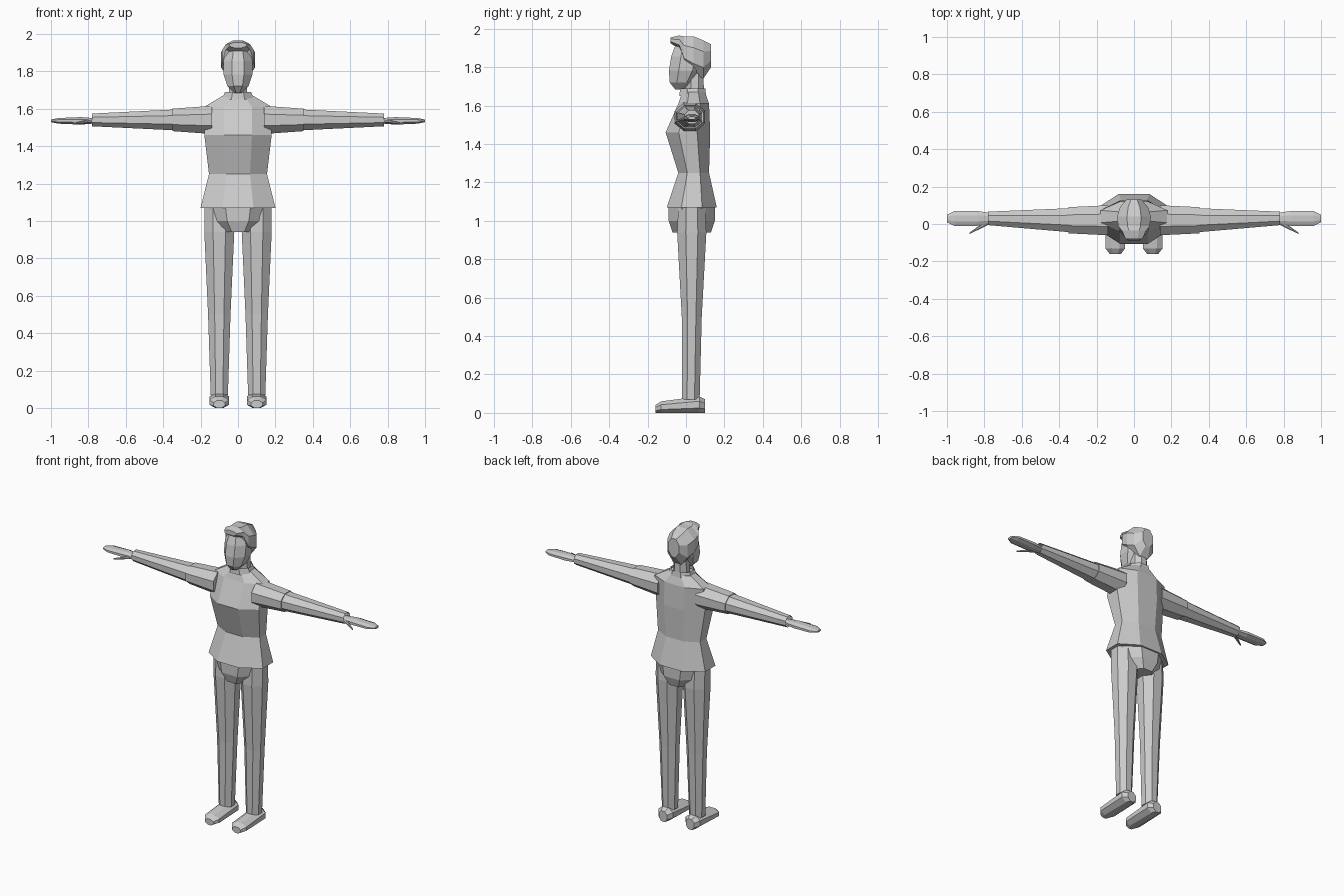
import bpy, bmesh
from math import cos, sin, tau, pi, radians
from mathutils import Vector

if "Cube" in bpy.data.objects:
    bpy.data.objects.remove(bpy.data.objects["Cube"], do_unlink=True)

grey = bpy.data.materials.new("plain grey")
grey.use_nodes = True
grey.diffuse_color = (0.6, 0.6, 0.6, 1)
grey.node_tree.nodes["Principled BSDF"].inputs["Base Color"].default_value = grey.diffuse_color

SIDES = 8


def ring(x=0, y=0, z=0, wide=0, deep=0, tall=0):
    """Octagon around a centre; the two half sizes given choose its plane."""
    points = []
    for step in range(SIDES):
        angle = (step + 0.5) * tau / SIDES
        first = cos(angle) / cos(pi / SIDES)
        second = sin(angle) / cos(pi / SIDES)
        offset = Vector((wide * first, deep * (second if wide else first), tall * second))
        points.append(Vector((x, y, z)) + offset)
    return points


def loft(name, *rings, closed=True, paired=False):
    """Skin the rings in order; paired parts are mirrored to the other side."""
    bm = bmesh.new()
    loops = [[bm.verts.new(point) for point in points] for points in rings]
    for this, following in zip(loops, loops[1:]):
        for step in range(SIDES):
            after = (step + 1) % SIDES
            bm.faces.new((this[step], this[after], following[after], following[step]))
    if closed:
        bm.faces.new(loops[0])
        bm.faces.new(loops[-1])
    bmesh.ops.recalc_face_normals(bm, faces=bm.faces)
    mesh = bpy.data.meshes.new(name)
    bm.to_mesh(mesh)
    bm.free()
    mesh.materials.append(grey)
    part = bpy.data.objects.new(name, mesh)
    bpy.context.collection.objects.link(part)
    if paired:
        mirror = part.modifiers.new("other side", "MIRROR")
        mirror.use_axis[0] = True
        mirror.use_mirror_merge = False


# Main levels of the figure
hem, waist, chest, shoulder, collar = 1.07, 1.25, 1.46, 1.61, 1.67
crotch, knee, ankle = 0.94, 0.5, 0.07
arm_height, wrist, fingertip = 1.54, 0.78, 1.0
leg_side = 0.1

# Jacket body, flared at the hem and sloping up to the neck
loft("torso",
     ring(z=hem, y=0.03, wide=0.2, deep=0.13),
     ring(z=waist, y=0.04, wide=0.155, deep=0.08),
     ring(z=chest, y=0.01, wide=0.18, deep=0.116),
     ring(z=shoulder, y=0.04, wide=0.18, deep=0.08),
     ring(z=collar, y=0.04, wide=0.08, deep=0.06))

# Seat and crotch showing below the hem
loft("pelvis",
     ring(z=hem, y=0.03, wide=0.16, deep=0.12),
     ring(z=1, y=0.03, wide=0.14, deep=0.12),
     ring(z=crotch, y=0.03, wide=0.08, deep=0.1))

# Open collar around the neck
loft("collar",
     ring(z=collar - 0.02, y=0.035, wide=0.085, deep=0.07),
     ring(z=collar + 0.02, y=0.035, wide=0.07, deep=0.065),
     closed=False)
loft("neck",
     ring(z=shoulder, y=0.045, wide=0.05, deep=0.05),
     ring(z=1.8, y=0.045, wide=0.045, deep=0.045))

# Egg-shaped head whose lower half leans forward to the chin
slices = []
for degrees in range(-75, 90, 30):
    girth, rise = cos(radians(degrees)), sin(radians(degrees))
    slices.append(ring(z=1.82 + 0.14 * rise, y=0.01 + 0.045 * min(rise, 0),
                       wide=0.08 * girth, deep=0.09 * girth))
loft("head", *slices)

# Swept-up hair, from the front tuft to the back of the head
loft("hair",
     ring(y=-0.08, z=1.94, wide=0.045, tall=0.015),
     ring(y=-0.035, z=1.93, wide=0.065, tall=0.035),
     ring(y=-0.01, z=1.88, wide=0.085, tall=0.08),
     ring(y=0.04, z=1.86, wide=0.09, tall=0.1),
     ring(y=0.09, z=1.84, wide=0.075, tall=0.1),
     ring(y=0.13, z=1.86, wide=0.04, tall=0.06))

# Short sleeves over tapering arms
loft("sleeves",
     ring(x=0.14, y=0.02, z=arm_height, deep=0.08, tall=0.075),
     ring(x=0.35, y=0.02, z=arm_height, deep=0.07, tall=0.06),
     paired=True)
loft("arms",
     ring(x=0.33, y=0.02, z=arm_height, deep=0.065, tall=0.056),
     ring(x=wrist, y=0.03, z=arm_height, deep=0.036, tall=0.034),
     closed=False, paired=True)

# Flat mitten hands with thin thumbs pointing forward
palm_height = arm_height - 0.005
loft("hands",
     ring(x=wrist - 0.04, y=0.03, z=palm_height, deep=0.025, tall=0.012),
     ring(x=wrist + 0.06, y=0.03, z=palm_height, deep=0.04, tall=0.02),
     ring(x=fingertip - 0.04, y=0.03, z=palm_height, deep=0.04, tall=0.015),
     ring(x=fingertip, y=0.03, z=palm_height, deep=0.02, tall=0.007),
     paired=True)
loft("thumbs",
     ring(x=wrist, y=0.01, z=palm_height, deep=0.015, tall=0.01),
     ring(x=wrist + 0.1, y=-0.05, z=palm_height - 0.015, deep=0.004, tall=0.004),
     paired=True)

# Trouser legs, slimming to the knee and then to the ankle
loft("legs",
     ring(x=leg_side, y=0.03, z=hem + 0.01, wide=0.08, deep=0.07),
     ring(x=leg_side, y=0.03, z=crotch, wide=0.08, deep=0.076),
     ring(x=leg_side, y=0.03, z=knee, wide=0.06, deep=0.052),
     ring(x=leg_side, y=0.025, z=ankle, wide=0.046, deep=0.046),
     paired=True)

# Shoes from toe to heel, each section resting on the floor
shoe_sections = []
for place, half_width, half_height in (
        (-0.16, 0.03, 0.02), (-0.13, 0.053, 0.03), (0.07, 0.053, 0.043), (0.1, 0.03, 0.035)):
    shoe_sections.append(ring(x=leg_side, y=place, z=half_height,
                              wide=half_width, tall=half_height))
loft("shoes", *shoe_sections, paired=True)
